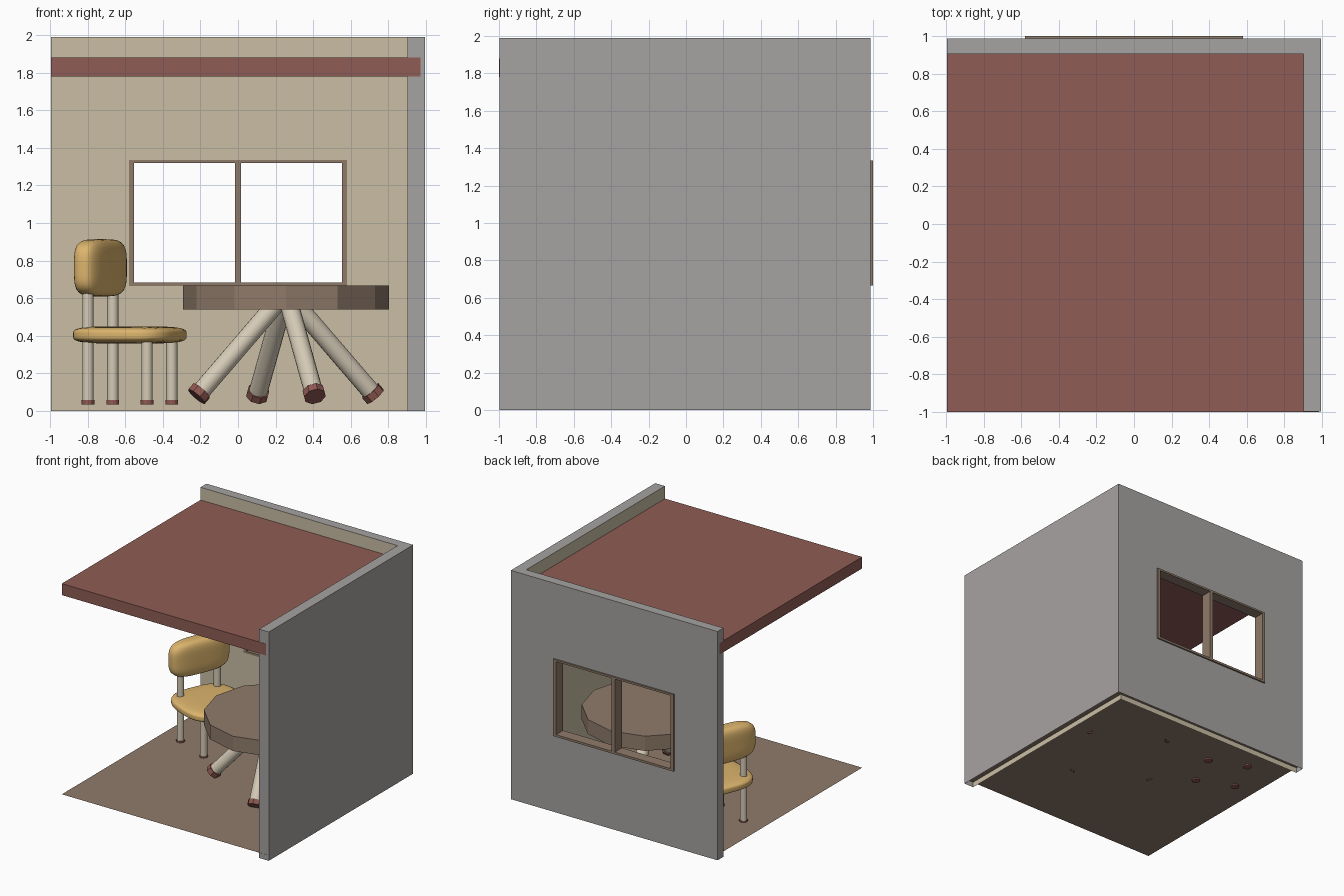
import bpy, bmesh, math
from mathutils import Vector, Matrix

if "Cube" in bpy.data.objects:
    bpy.data.objects.remove(bpy.data.objects["Cube"])


def material(name, r, g, b):
    m = bpy.data.materials.new(name)
    lin = [((c / 255 + 0.055) / 1.055) ** 2.4 for c in (r, g, b)]
    m.diffuse_color = (*lin, 1)
    m.use_nodes = True
    m.node_tree.nodes["Principled BSDF"].inputs["Base Color"].default_value = m.diffuse_color
    return m


GRAY = material("outer wall gray", 166, 163, 161)
CREAM = material("inner wall cream", 202, 190, 165)
RED = material("roof red", 143, 92, 85)
BROWN = material("wood brown", 143, 123, 106)
YELLOW = material("seat yellow", 221, 181, 109)
LEG = material("leg cream", 213, 202, 182)
FOOT = material("foot red", 143, 88, 82)


def finish(bm, name, mats, smooth=None):
    me = bpy.data.meshes.new(name)
    bm.to_mesh(me)
    bm.free()
    for m in mats:
        me.materials.append(m)
    ob = bpy.data.objects.new(name, me)
    bpy.context.collection.objects.link(ob)
    if smooth:
        bpy.ops.object.select_all(action='DESELECT')
        ob.select_set(True)
        bpy.context.view_layer.objects.active = ob
        bpy.ops.object.shade_smooth_by_angle(angle=math.radians(smooth))
    return ob


def add_box(bm, lo, hi):
    lo, hi = Vector(lo), Vector(hi)
    mat = Matrix.Translation((lo + hi) / 2) @ Matrix.Diagonal((*(hi - lo), 1))
    bmesh.ops.create_cube(bm, size=1, matrix=mat)


def rod(name, a, b, r, sides, mat, smooth=None):
    a, b = Vector(a), Vector(b)
    rot = (b - a).to_track_quat('Z', 'Y').to_matrix().to_4x4()
    bm = bmesh.new()
    bmesh.ops.create_cone(bm, cap_ends=True, segments=sides, radius1=r, radius2=r,
                          depth=(b - a).length, matrix=Matrix.Translation((a + b) / 2) @ rot)
    return finish(bm, name, [mat], smooth)


def cushion(name, center, half, turn, n, m):
    # rounded block: n rounds the plan outline, m rounds the vertical edges
    bm = bmesh.new()
    bmesh.ops.create_cube(bm, size=2)
    bmesh.ops.subdivide_edges(bm, edges=bm.edges[:], cuts=11, use_grid_fill=True)
    for v in bm.verts:
        c = Vector([math.tan(k * math.pi / 4) for k in v.co])
        plan = (abs(c.x) ** n + abs(c.y) ** n) ** (1 / n)
        c /= (plan ** m + abs(c.z) ** m) ** (1 / m)
        v.co = Vector([k * h for k, h in zip(c, half)])
    bm.transform(Matrix.Translation(center) @ Matrix.Rotation(turn, 4, 'Z'))
    return finish(bm, name, [YELLOW], 60)


# Walls: L-shaped shell, open underneath, with a window hole in the back
X0, X1, XI = -0.995, 0.995, 0.902
Y0, Y1, YI = -0.998, 0.987, 0.905
H = 1.99
bm = bmesh.new()


def quad(pts, mat=0):
    f = bm.faces.new([bm.verts.new(p) for p in pts])
    f.material_index = mat


def back_panel(y, xr, mat):
    xs, zs = (X0, -0.572, 0.572, xr), (0, 0.67, 1.33, H)
    for i in range(3):
        for k in range(3):
            if (i, k) != (1, 1):
                p = [(xs[i], y, zs[k]), (xs[i + 1], y, zs[k]),
                     (xs[i + 1], y, zs[k + 1]), (xs[i], y, zs[k + 1])]
                quad(p if mat else p[::-1], mat)


back_panel(YI, XI, 1)
back_panel(Y1, X1, 0)
quad([(X1, Y0, 0), (X1, Y1, 0), (X1, Y1, H), (X1, Y0, H)])
quad([(XI, YI, 0), (XI, Y0, 0), (XI, Y0, H), (XI, YI, H)], 1)
quad([(XI, Y0, 0), (X1, Y0, 0), (X1, Y0, H), (XI, Y0, H)])
quad([(X0, Y1, 0), (X0, YI, 0), (X0, YI, H), (X0, Y1, H)])
quad([(X0, YI, H), (XI, YI, H), (XI, Y0, H), (X1, Y0, H), (X1, Y1, H), (X0, Y1, H)])
finish(bm, "walls", [GRAY, CREAM])

# Floor sheet
bm = bmesh.new()
quad([(X0, -1, 0.047), (0.985, -1, 0.047), (0.985, 0.98, 0.047), (X0, 0.98, 0.047)])
finish(bm, "floor", [BROWN])

# Roof slab
bm = bmesh.new()
add_box(bm, (X0, -1, 1.78), (0.97, 0.96, 1.88))
finish(bm, "roof", [RED])

# Window frame with middle bar
bm = bmesh.new()
F0, F1 = 0.902, 1.0
for s in (-1, 1):
    add_box(bm, (min(s * 0.552, s * 0.58), F0, 0.665), (max(s * 0.552, s * 0.58), F1, 1.335))
add_box(bm, (-0.015, F0, 0.68), (0.015, F1, 1.32))
add_box(bm, (-0.552, F0, 0.665), (0.552, F1, 0.684))
add_box(bm, (-0.552, F0, 1.319), (0.552, F1, 1.335))
finish(bm, "window_frame", [BROWN])

# Table: twelve-sided top on four splayed legs
TC = Vector((0.255, 0.118, 0))
rod("table_top", TC + Vector((0, 0, 0.54)), TC + Vector((0, 0, 0.668)), 0.548, 12, BROWN)
for i in range(4):
    a = math.radians(18 + 90 * i)
    out = Vector((math.cos(a), math.sin(a), 0))
    top = TC + out * 0.05 + Vector((0, 0, 0.575))
    end = TC + out * 0.5 + Vector((0, 0, 0.077))
    d = (top - end).normalized()
    rod(f"table_leg_{i + 1}", end + d * 0.03, top, 0.05, 16, LEG, 40)
    rod(f"table_foot_{i + 1}", end, end + d * 0.042, 0.06, 8, FOOT)

# Chair turned toward the table
CC = Vector((-0.575, 0.443, 0))
TURN = math.radians(-22.5)
ROT = Matrix.Rotation(TURN, 3, 'Z')
for fx, row in ((-1, "back"), (1, "front")):
    for fy, side in ((-1, "right"), (1, "left")):
        p = CC + ROT @ Vector((fx * 0.17, fy * 0.172, 0))
        top = 0.68 if fx < 0 else 0.39
        rod(f"chair_{row}_{side}_leg", p + Vector((0, 0, 0.055)), p + Vector((0, 0, top)),
            0.03, 16, LEG, 40)
        rod(f"chair_{row}_{side}_foot", p + Vector((0, 0, 0.035)), p + Vector((0, 0, 0.06)),
            0.034, 12, FOOT)
cushion("chair_seat", CC + Vector((0, 0, 0.405)), (0.28, 0.28, 0.046), TURN, 3, 4)
cushion("chair_backrest", CC + ROT @ Vector((-0.17, 0, 0)) + Vector((0, 0, 0.762)),
        (0.079, 0.27, 0.152), TURN, 3, 4)
